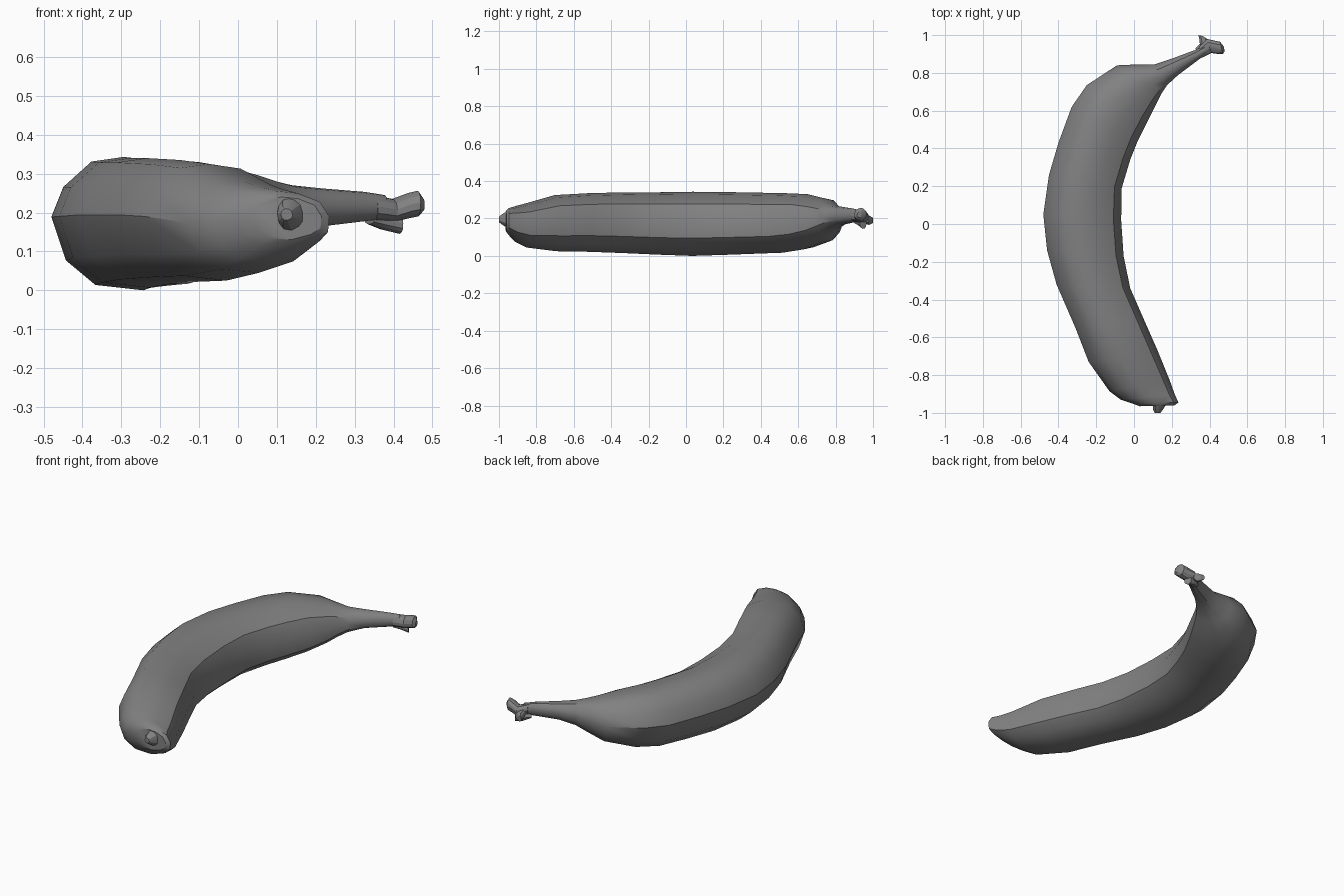
import bpy, bmesh, math
from mathutils import Vector

skin = bpy.data.materials.new("grey_skin")
skin.diffuse_color = (0.22, 0.22, 0.22, 1)

# Rounded, slightly ridged cross-section: (across from outer to inner, up)
SECTION = [(-1, .1), (-.85, .55), (-.5, .93), (-.1, 1), (.35, .92), (.8, .62),
           (1, .1), (.97, -.45), (.7, -.75), (.15, -1), (-.45, -.92), (-.82, -.55)]


def loft(name, stations, angle=35):
    """Skin rings between stations (outer x, y, inner x, y, low z, high z)."""
    bm = bmesh.new()
    rings = []
    for ox, oy, ix, iy, lo, hi in stations:
        o, i = Vector((ox, oy, 0)), Vector((ix, iy, 0))
        mid, half = (o + i) / 2, (i - o) / 2
        rings.append([bm.verts.new(mid + half * u + Vector((0, 0, (lo + hi) / 2 + v * (hi - lo) / 2)))
                      for u, v in SECTION])
    n = len(SECTION)
    for a, b in zip(rings, rings[1:]):
        for k in range(n):
            bm.faces.new((a[k], a[(k + 1) % n], b[(k + 1) % n], b[k]))
    bm.faces.new(rings[0])
    bm.faces.new(rings[-1])
    bmesh.ops.recalc_face_normals(bm, faces=bm.faces)
    me = bpy.data.meshes.new(name)
    bm.to_mesh(me)
    bm.free()
    ob = bpy.data.objects.new(name, me)
    bpy.context.collection.objects.link(ob)
    me.materials.append(skin)
    bpy.ops.object.select_all(action='DESELECT')
    ob.select_set(True)
    bpy.context.view_layer.objects.active = ob
    bpy.ops.object.shade_smooth_by_angle(angle=math.radians(angle))
    return ob


# Curved fruit running from the blossom end up into the stem
loft("fruit_body", [
    (.03, -.965, .215, -.96, .13, .24),
    (-.01, -.95, .235, -.945, .11, .255),
    (-.07, -.93, .215, -.90, .075, .265),
    (-.13, -.885, .19, -.83, .045, .28),
    (-.24, -.73, .125, -.67, .025, .325),
    (-.31, -.55, .05, -.50, .022, .335),
    (-.41, -.32, -.02, -.34, .015, .34),
    (-.46, -.14, -.055, -.17, .007, .34),
    (-.48, .05, -.068, .02, 0, .343),
    (-.45, .26, -.065, .19, .006, .341),
    (-.40, .43, -.02, .34, .012, .338),
    (-.33, .62, .02, .44, .017, .335),
    (-.25, .735, .075, .55, .035, .33),
    (-.09, .84, .12, .64, .075, .305),
    (.02, .845, .145, .69, .11, .285),
    (.11, .845, .175, .735, .14, .27),
    (.20, .875, .235, .79, .165, .262),
    (.32, .92, .335, .865, .178, .253),
    (.37, .945, .385, .90, .185, .245),
])

# Ragged cut knob at the stem tip
loft("stem_knob", [
    (.345, .94, .36, .88, .18, .245),
    (.385, .98, .41, .905, .175, .235),
    (.43, .97, .445, .90, .185, .25),
    (.455, .965, .47, .90, .19, .256),
    (.475, .94, .48, .915, .205, .235),
], 20)

# Torn flaps beside the knob
loft("stem_flap_back", [
    (.34, 1.0, .365, .995, .175, .205),
    (.345, .985, .395, .975, .165, .215),
    (.35, .94, .40, .93, .18, .225),
], 20)
loft("stem_flap_below", [
    (.325, .93, .35, .90, .17, .19),
    (.36, .965, .385, .92, .155, .20),
    (.405, .965, .425, .93, .145, .195),
], 20)

# Dried blossom nub at the lower end
loft("blossom_nub", [
    (.10, -.955, .17, -.955, .15, .24),
    (.10, -.98, .155, -.98, .165, .225),
    (.11, -1.0, .14, -1.0, .18, .21),
], 20)
